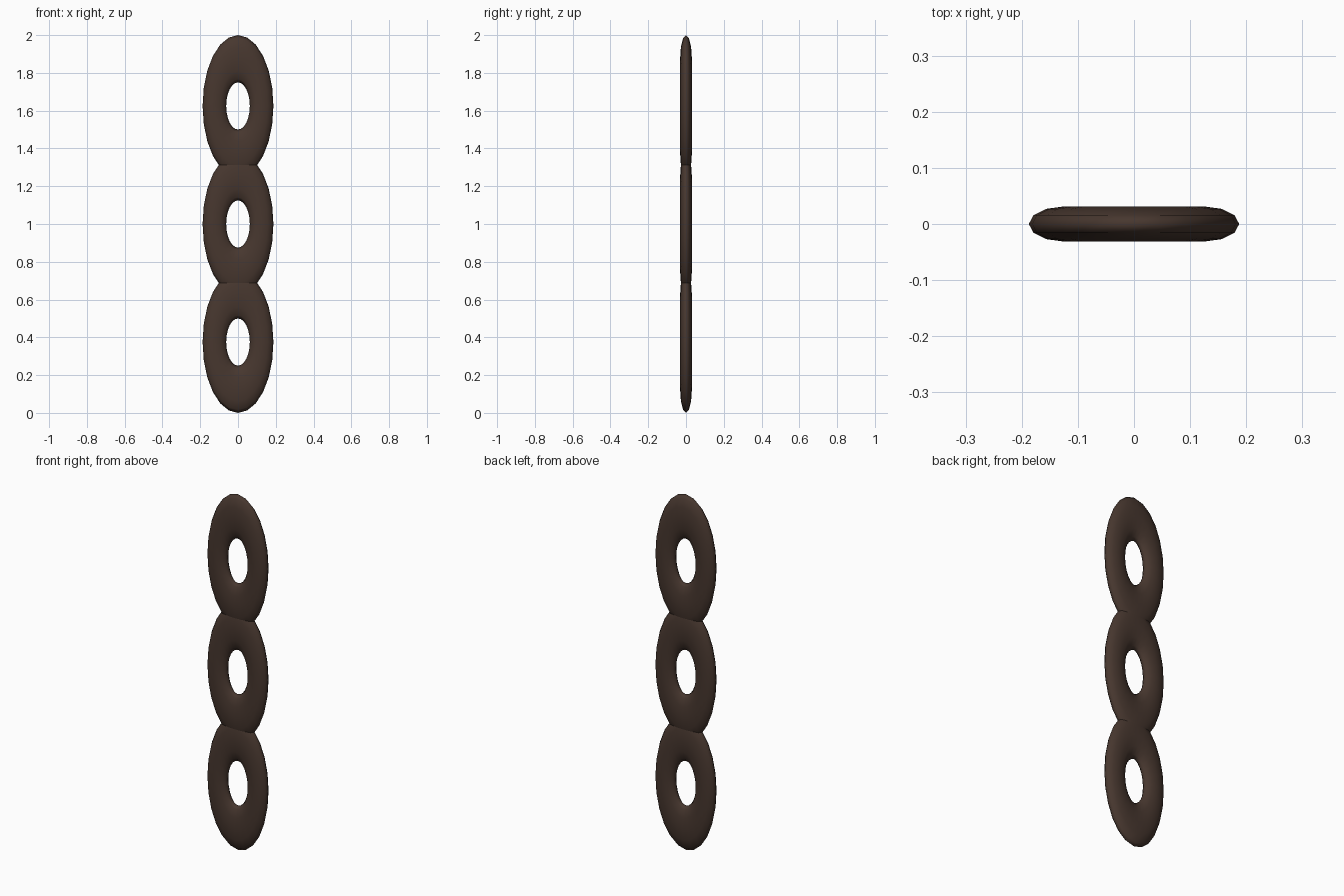
import bpy, math

if "Cube" in bpy.data.objects:
    bpy.data.objects.remove(bpy.data.objects["Cube"])

brown = bpy.data.materials.new("dark brown")
brown.diffuse_color = (0.063, 0.038, 0.028, 1)
brown.use_nodes = True
brown.node_tree.nodes["Principled BSDF"].inputs["Base Color"].default_value = brown.diffuse_color

# Three flattened oval links, stacked and overlapping
for i, name in enumerate(("lower_link", "middle_link", "upper_link")):
    bpy.ops.mesh.primitive_torus_add(
        major_segments=24, minor_segments=12,
        major_radius=0.125, minor_radius=0.0625)
    link = bpy.context.object
    link.name = name
    # Stand the ring up facing the front, stretch it tall and press it thin
    link.rotation_euler = (math.pi / 2, 0, 0)
    link.scale = (1, 2, 0.5)
    link.location = (0, 0, 0.375 + 0.625 * i)
    bpy.ops.object.transform_apply(location=False, rotation=True, scale=True)
    link.data.materials.append(brown)
    bpy.ops.object.shade_smooth()
